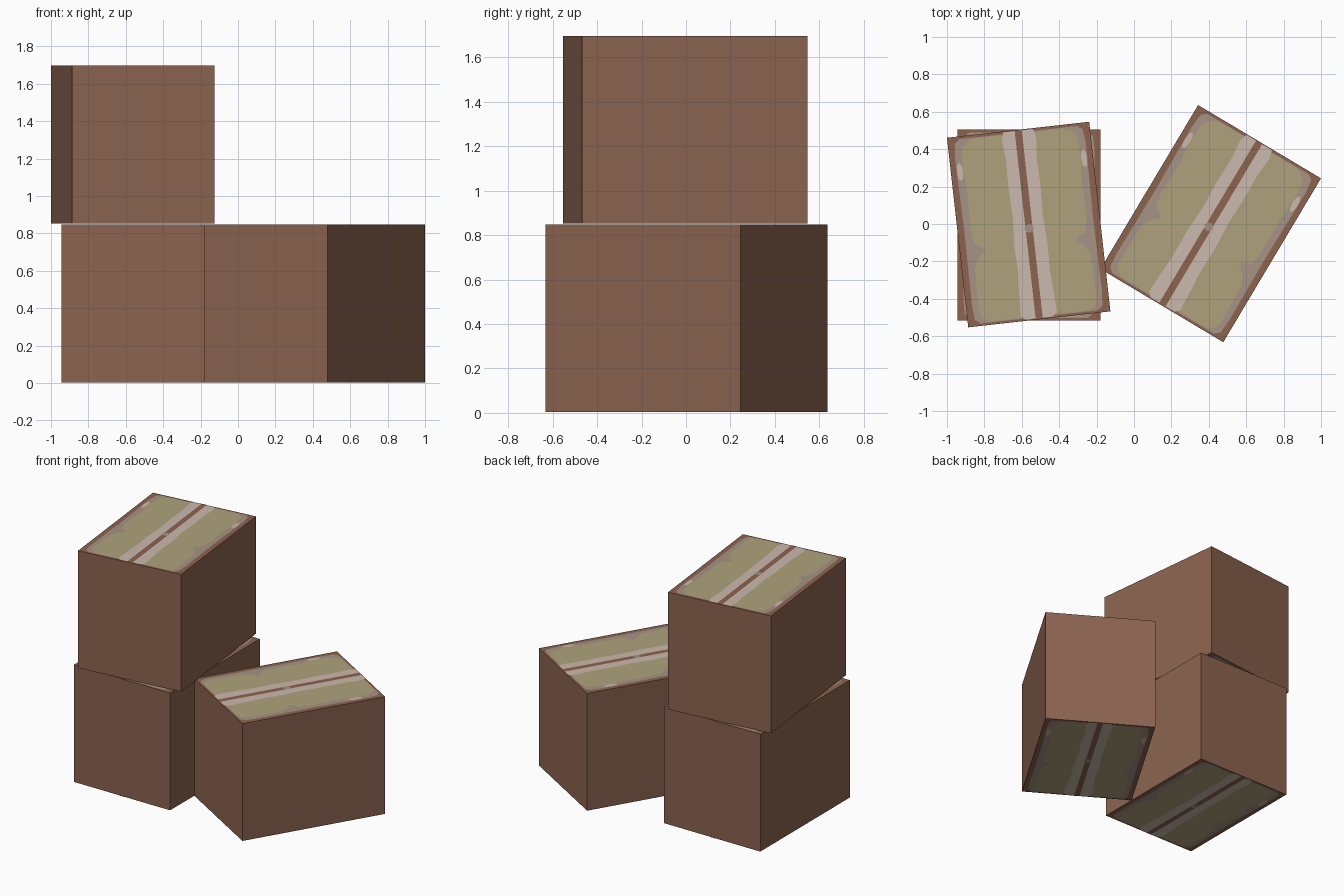
import bpy, bmesh, math
from mathutils import Matrix

if "Cube" in bpy.data.objects:
    bpy.data.objects.remove(bpy.data.objects["Cube"])

W, D, H = 0.765, 1.02, 0.85      # carton size
STEP = 0.0006                    # thickness of each printed layer
INSET = STEP * 5                 # the layers stay inside the carton height


def material(name, rgb):
    m = bpy.data.materials.new(name)
    m.diffuse_color = (*rgb, 1)
    m.use_nodes = True
    m.node_tree.nodes["Principled BSDF"].inputs["Base Color"].default_value = m.diffuse_color
    return m


MATS = [material("cardboard_brown", (0.262, 0.127, 0.080)),
        material("worn_mauve", (0.385, 0.290, 0.232)),
        material("tan_panel", (0.430, 0.362, 0.200)),
        material("pale_tape", (0.600, 0.490, 0.420))]
BROWN, MAUVE, TAN, PALE = range(4)


def mirrored(right):
    """Close a right-hand outline (bottom to top) with its mirror image."""
    return right + [(-u, v) for u, v in reversed(right)]


def blob(u, v, ru, rv, n=8):
    return [(u + ru * math.cos(2 * math.pi * i / n),
             v + rv * math.sin(2 * math.pi * i / n)) for i in range(n)]


# Lid outlines in carton coordinates
worn_rim = mirrored([(0.315, -0.497), (0.343, -0.475), (0.350, -0.40),
                     (0.346, 0.0), (0.352, 0.40), (0.343, 0.475), (0.315, 0.495)])
panel = mirrored([(0.26, -0.490), (0.298, -0.475), (0.316, -0.43), (0.312, -0.20),
                  (0.285, -0.145), (0.245, -0.115), (0.262, -0.09), (0.300, -0.07),
                  (0.310, 0.0), (0.308, 0.22), (0.318, 0.33), (0.310, 0.44),
                  (0.285, 0.47), (0.24, 0.490)])
tape = mirrored([(0.075, -0.503), (0.097, -0.48), (0.092, -0.36), (0.085, -0.25),
                 (0.089, -0.10), (0.080, 0.05), (0.086, 0.20), (0.082, 0.35),
                 (0.092, 0.46), (0.080, 0.505)])
seam = mirrored([(0.019, -0.508), (0.019, 0.508)])

# (outline, layer, colour)
LAYERS = [(worn_rim, 1, MAUVE), (panel, 2, TAN), (tape, 3, PALE),
          (seam, 4, BROWN), (blob(0, -0.02, 0.026, 0.024), 5, MAUVE),
          (blob(0.334, 0.32, 0.016, 0.05), 3, PALE),
          (blob(-0.334, 0.32, 0.016, 0.05), 3, PALE)]


def make_object(name, bm, matrix):
    me = bpy.data.meshes.new(name)
    bm.to_mesh(me)
    bm.free()
    for m in MATS:
        me.materials.append(m)
    ob = bpy.data.objects.new(name, me)
    ob.matrix_world = matrix
    bpy.context.collection.objects.link(ob)


def carton(name, x, y, z, degrees):
    place = Matrix.Translation((x, y, z + H / 2)) @ Matrix.Rotation(math.radians(degrees), 4, 'Z')
    # plain cardboard body
    bm = bmesh.new()
    bmesh.ops.create_cube(bm, size=1, matrix=Matrix.Diagonal((W, D, H - 2 * INSET, 1)))
    make_object(name + "_body", bm, place)
    # painted panels on the lid and underside
    for side, label in ((1, "lid"), (-1, "underside")):
        bm = bmesh.new()
        for outline, layer, colour in LAYERS:
            height = side * (H / 2 - INSET + STEP * layer)
            verts = [bm.verts.new((u, v, height)) for u, v in outline]
            face = bm.faces.new(verts)
            face.material_index = colour
            face.normal_update()
            if face.normal.z * side < 0:
                face.normal_flip()
        bmesh.ops.triangulate(bm, faces=bm.faces[:])
        make_object(f"{name}_{label}_panel", bm, place)


carton("lower_carton", -0.5625, -0.005, 0, 0)
carton("upper_carton", -0.563, -0.003, H, 6.4)
carton("turned_carton", 0.41, 0.002, 0, -30.8)
